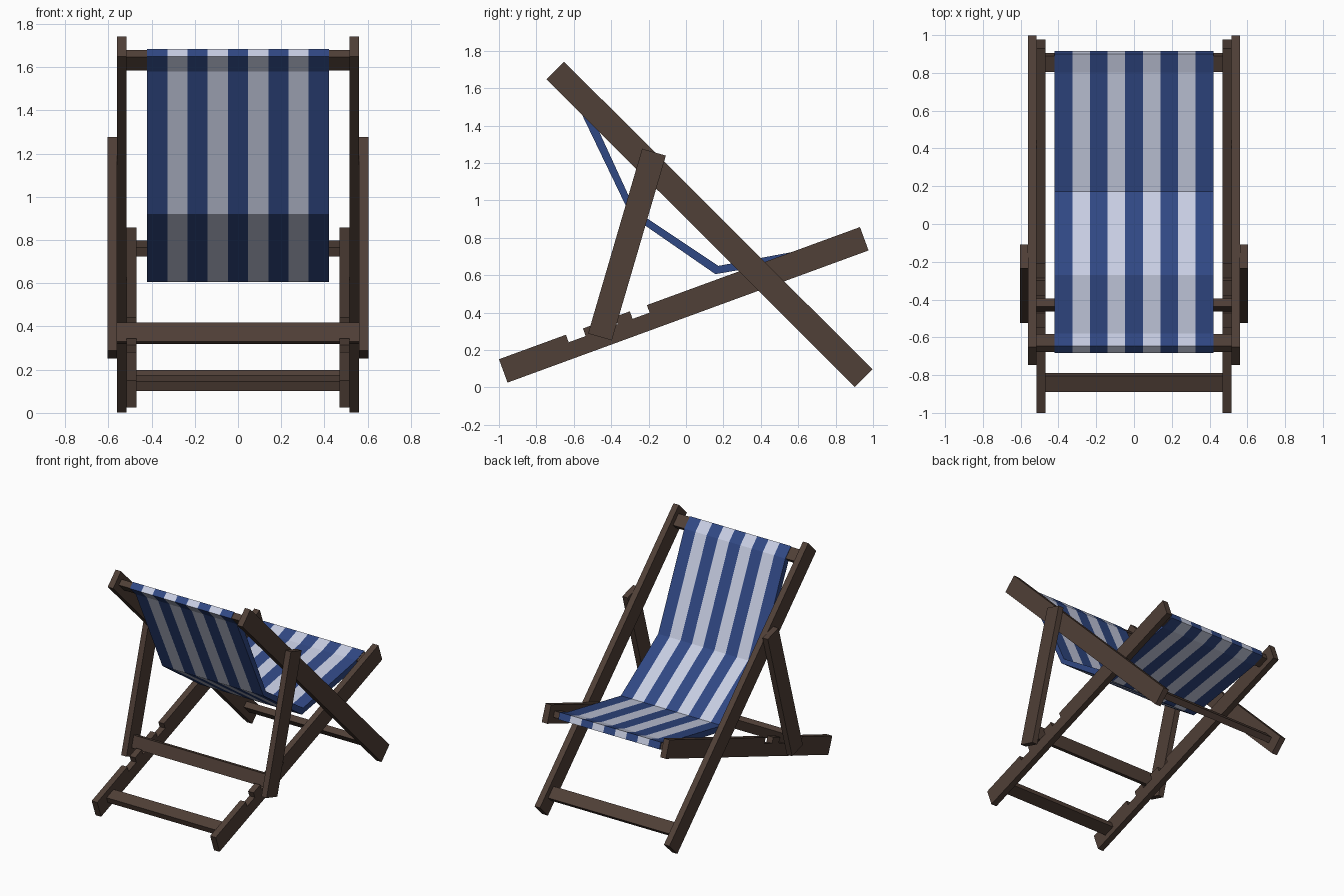
import bpy, bmesh
from mathutils import Vector as V

if "Cube" in bpy.data.objects:
    bpy.data.objects.remove(bpy.data.objects["Cube"])


def material(name, rgb):
    m = bpy.data.materials.new(name)
    m.diffuse_color = (*rgb, 1)
    m.use_nodes = True
    m.node_tree.nodes["Principled BSDF"].inputs["Base Color"].default_value = m.diffuse_color
    return m


WOOD = material("dark wood", (0.080, 0.050, 0.038))
BLUE = material("navy canvas", (0.030, 0.065, 0.231))
PALE = material("pale canvas", (0.57, 0.61, 0.76))


def finish(name, bm, mats):
    bmesh.ops.recalc_face_normals(bm, faces=bm.faces)
    me = bpy.data.meshes.new(name)
    bm.to_mesh(me)
    bm.free()
    for m in mats:
        me.materials.append(m)
    ob = bpy.data.objects.new(name, me)
    bpy.context.collection.objects.link(ob)


def extrude(name, pts, x0, x1):
    """Side profile of (y, z) points extruded between two x positions."""
    bm = bmesh.new()
    a = [bm.verts.new((x0, p[0], p[1])) for p in pts]
    b = [bm.verts.new((x1, p[0], p[1])) for p in pts]
    n = len(pts)
    bm.faces.new(a)
    bm.faces.new(b[::-1])
    for i in range(n):
        j = (i + 1) % n
        bm.faces.new((a[i], a[j], b[j], b[i]))
    finish(name, bm, [WOOD])


def frame(p, q):
    """Unit axis from p to q and the normal to its left."""
    d = (V(q) - V(p)).normalized()
    return d, V((-d.y, d.x))


def beam(p, q, width, cuts=()):
    """Beam profile along p-q, with notches (start, end, depth) in its upper edge."""
    d, n = frame(p, q)
    length, h = (V(q) - V(p)).length, width / 2
    loc = [(length, -h), (0, -h), (0, h)]
    for s, e, depth in cuts:
        loc += [(s, h), (s, h - depth), (e, h - depth), (e, h)]
    loc.append((length, h))
    return [V(p) + d * s + n * t for s, t in loc]


def rail(name, centre, d, half_x, half_len=0.045, half_thick=0.0225):
    c = V(centre)
    extrude(name, beam(c - d * half_len, c + d * half_len, half_thick * 2), -half_x, half_x)


# Side beams: end points on the beam axis
BACK = ((0.950, 0.050), (-0.699, 1.695))
SEAT = ((-0.977, 0.0885), (0.953, 0.795))
PROP = ((-0.460, 0.270), (-0.171, 1.258))
notches = [(s, s + 0.097, 0.043) for s in (0.381, 0.563, 0.745)]
for s, side in ((-1, "left"), (1, "right")):
    extrude(side + "_back_beam", beam(*BACK, 0.133), s * 0.515, s * 0.56)
    extrude(side + "_seat_beam", beam(*SEAT, 0.133, notches), s * 0.469, s * 0.515)
    extrude(side + "_prop", beam(*PROP, 0.132), s * 0.56, s * 0.604)

# Cross rails, each turned with its frame
back_d, back_n = frame(*BACK[::-1])   # points down towards the rear foot
seat_d, seat_n = frame(*SEAT)
prop_d, _ = frame(*PROP)
TOP, FRONT = V((-0.630, 1.632)), V((0.855, 0.760))
rail("top_canvas_rail", TOP, back_d, 0.515)
rail("back_frame_foot_rail", (0.852, 0.150), back_d, 0.515)
rail("front_canvas_rail", FRONT, seat_d, 0.469)
rail("seat_frame_foot_rail", (-0.84, 0.139), seat_d, 0.469)
rail("prop_rail", (-0.428, 0.368), prop_d, 0.56)

# Canvas sling: upper and lower side outline wrapping both canvas rails
ht = 0.0255
upper = [TOP - back_d * 0.049 + back_n * ht, TOP + back_d * 0.047 + back_n * ht,
         V((-0.270, 0.945)), V((0.173, 0.650)),
         FRONT - seat_d * 0.047 + seat_n * ht, FRONT + seat_d * 0.056 + seat_n * ht]
lower = [TOP - back_d * 0.049 - back_n * ht, TOP + back_d * 0.047 - back_n * ht,
         V((-0.297, 0.920)), V((0.157, 0.606)),
         FRONT - seat_d * 0.047 - seat_n * ht, FRONT + seat_d * 0.056 - seat_n * ht]
STRIPES, HALF = 9, 0.42
bm = bmesh.new()
loop = upper + lower[::-1]
n = len(loop)
rings = [[bm.verts.new((-HALF + 2 * HALF * k / STRIPES, p.x, p.y)) for p in loop]
         for k in range(STRIPES + 1)]
for k in range(STRIPES):
    for i in range(n):
        j = (i + 1) % n
        f = bm.faces.new((rings[k][i], rings[k][j], rings[k + 1][j], rings[k + 1][i]))
        f.material_index = k % 2      # alternate stripes, blue at both edges
for r in (rings[0], rings[-1]):       # side edges of the cloth
    for i in range(len(upper) - 1):
        bm.faces.new((r[i], r[i + 1], r[n - 2 - i], r[n - 1 - i]))
finish("canvas_sling", bm, [BLUE, PALE])
